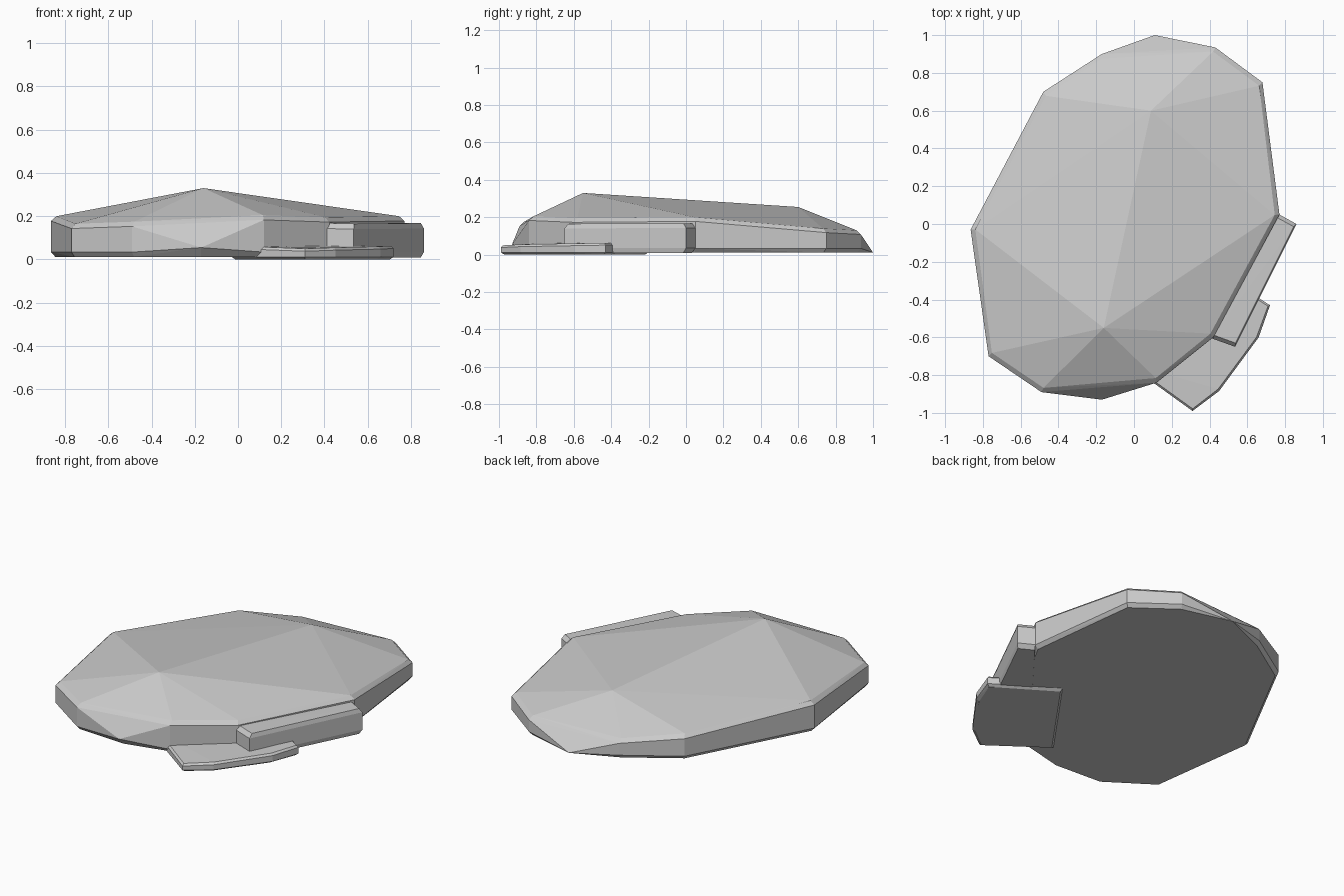
import bpy, bmesh
from mathutils import Vector

if "Cube" in bpy.data.objects:
    bpy.data.objects.remove(bpy.data.objects["Cube"])


def hull(name, points):
    """Faceted stone: convex hull of a few points, flat regions merged."""
    bm = bmesh.new()
    for p in points:
        bm.verts.new(p)
    res = bmesh.ops.convex_hull(bm, input=bm.verts[:])
    junk = {g for g in res["geom_interior"] + res["geom_unused"]
            if isinstance(g, bmesh.types.BMVert)}
    bmesh.ops.delete(bm, geom=list(junk), context='VERTS')
    bmesh.ops.dissolve_limit(bm, angle_limit=0.01, verts=bm.verts[:], edges=bm.edges[:])
    bmesh.ops.recalc_face_normals(bm, faces=bm.faces[:])
    me = bpy.data.meshes.new(name)
    bm.to_mesh(me)
    bm.free()
    ob = bpy.data.objects.new(name, me)
    bpy.context.collection.objects.link(ob)
    return ob


def rings(outline, low, inset_low, inset_top, chamfer, centre):
    """Stack rings for a slab with chamfered rims; outline holds x, y, top height."""
    pts = []
    for x, y, top in outline:
        inward = (Vector(centre) - Vector((x, y))).normalized()
        for d, z in ((inset_low, low), (0, low + chamfer),
                     (0, top - chamfer), (inset_top, top)):
            pts.append((x + inward.x * d, y + inward.y * d, z))
    return pts


# Main slab: irregular rim, two flared base toes and two crown peaks
rim = [(-0.865, -0.03, 0.20), (-0.48, 0.70, 0.165), (-0.17, 0.90, 0.13),
       (0.43, 0.935, 0.13), (0.68, 0.75, 0.14), (0.77, 0.05, 0.20),
       (0.42, -0.60, 0.195), (0.12, -0.84, 0.205),
       (-0.49, -0.89, 0.175), (-0.77, -0.70, 0.165)]
main = rings(rim, 0.012, 0.02, 0.025, 0.022, (-0.05, 0.0))
main += [(0.11, 1.0, 0.012), (-0.17, -0.93, 0.055), (-0.17, -0.89, 0.012)]
main += [(-0.16, -0.55, 0.33), (0.09, 0.60, 0.255)]
hull("main_slab", main)

# Side block leaning against the right edge
side = [(0.86, 0.0, 0.168), (0.77, 0.05, 0.168), (0.32, -0.52, 0.168),
        (0.41, -0.605, 0.168), (0.535, -0.65, 0.165)]
hull("side_block", rings(side, 0.01, 0.02, 0.02, 0.025, (0.58, -0.28)))

# Thin foot slab sliding out from below the front right corner
foot = [(0.31, -0.99, 0.05), (0.45, -0.885, 0.055), (0.66, -0.60, 0.06),
        (0.72, -0.43, 0.063), (0.67, -0.40, 0.063),
        (0.36, -0.20, 0.063), (-0.03, -0.745, 0.063)]
hull("foot_slab", rings(foot, 0.0, 0.02, 0.012, 0.012, (0.33, -0.60)))
